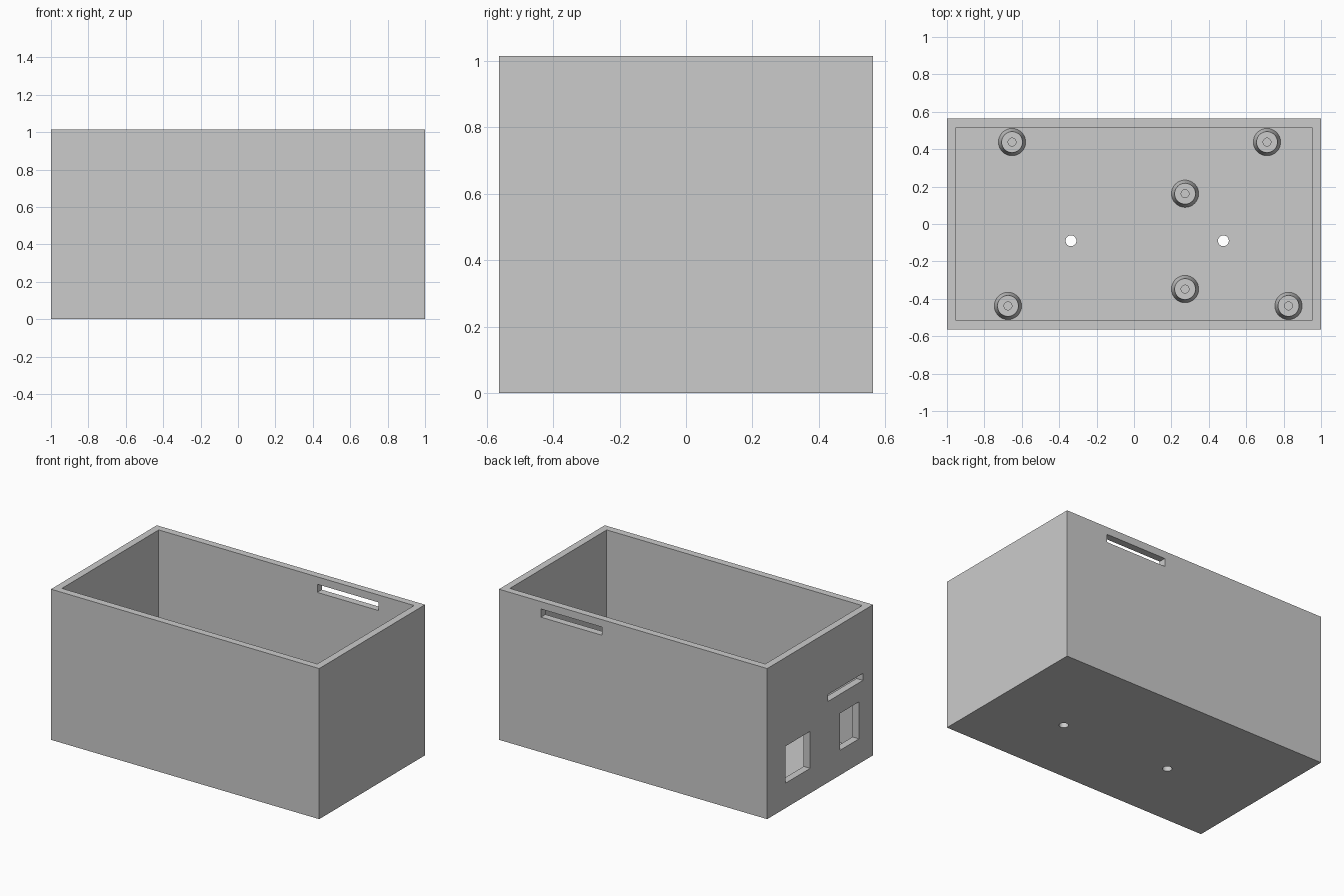
import bpy
import bmesh
import math
from mathutils import Vector

if "Cube" in bpy.data.objects:
    bpy.data.objects.remove(bpy.data.objects["Cube"], do_unlink=True)

LENGTH, WIDTH, HEIGHT = 2.0, 1.127, 1.015
WALL = 0.048
BOSS_TOP = WALL + 0.091

grey = bpy.data.materials.new("light grey plastic")
grey.use_nodes = True
colour = (0.6, 0.6, 0.6, 1)
grey.diffuse_color = colour
grey.node_tree.nodes["Principled BSDF"].inputs["Base Color"].default_value = colour


def finish(bm, name):
    bmesh.ops.recalc_face_normals(bm, faces=bm.faces)
    mesh = bpy.data.meshes.new(name)
    bm.to_mesh(mesh)
    bm.free()
    mesh.materials.append(grey)
    obj = bpy.data.objects.new(name, mesh)
    bpy.context.collection.objects.link(obj)
    return obj


def select(obj):
    bpy.ops.object.select_all(action='DESELECT')
    obj.select_set(True)
    bpy.context.view_layer.objects.active = obj


def box(name, low, high):
    bm = bmesh.new()
    bmesh.ops.create_cube(bm, size=1)
    low, high = Vector(low), Vector(high)
    bmesh.ops.scale(bm, vec=high - low, verts=bm.verts)
    bmesh.ops.translate(bm, vec=(low + high) / 2, verts=bm.verts)
    return finish(bm, name)


def cylinder(name, x, y, radius, depth):
    bm = bmesh.new()
    bmesh.ops.create_cone(bm, cap_ends=True, segments=32, radius1=radius,
                          radius2=radius, depth=depth)
    bmesh.ops.translate(bm, vec=(x, y, 0), verts=bm.verts)
    return finish(bm, name)


def cut(target, cutter):
    cutter.hide_render = True
    mod = target.modifiers.new("cut", 'BOOLEAN')
    mod.operation = 'DIFFERENCE'
    mod.solver = 'EXACT'
    mod.object = cutter
    select(target)
    bpy.ops.object.modifier_apply(modifier=mod.name)
    bpy.data.objects.remove(cutter, do_unlink=True)


# Open-topped case
hx, hy = LENGTH / 2, WIDTH / 2
case = box("case", (-hx, -hy, 0), (hx, hy, HEIGHT))
cut(case, box("cavity", (WALL - hx, WALL - hy, WALL), (hx - WALL, hy - WALL, HEIGHT + 1)))

# Cable slot high in the back wall
cut(case, box("back_slot", (0.23, hy - 0.1, 0.91), (0.687, hy + 0.1, 0.965)))

# Port openings in the right-hand end wall: y range, z range
for y0, y1, z0, z1 in ((0.106, 0.371, 0.168, 0.417),
                       (-0.414, -0.212, 0.168, 0.417),
                       (-0.456, -0.085, 0.546, 0.593)):
    cut(case, box("port", (-hx - 0.1, y0, z0), (0.1 - hx, y1, z1)))

# Screw holes through the floor
for x in (-0.337, 0.478):
    cut(case, cylinder("floor_hole", x, -0.09, 0.029, 0.3))


# Tapered mounting bosses with blind screw holes
def boss(name, x, y):
    bm = bmesh.new()
    profile = ((0.021, WALL), (0.021, BOSS_TOP), (0.056, BOSS_TOP), (0.073, WALL))
    verts = [bm.verts.new((r, 0, z)) for r, z in profile]
    edges = [bm.edges.new(pair) for pair in zip(verts, verts[1:])]
    bmesh.ops.spin(bm, geom=verts + edges, cent=(0, 0, 0), axis=(0, 0, 1),
                   angle=math.tau, steps=32)
    bmesh.ops.remove_doubles(bm, verts=bm.verts, dist=0.0005)
    # Close the base so the solid has clear outward normals
    rim = [e for e in bm.edges if e.is_boundary]
    bmesh.ops.bridge_loops(bm, edges=rim)
    bmesh.ops.translate(bm, vec=(x, y, 0), verts=bm.verts)
    obj = finish(bm, name)
    select(obj)
    bpy.ops.object.shade_smooth_by_angle(angle=math.radians(30))


for i, (x, y) in enumerate(((-0.652, 0.438), (0.711, 0.438), (0.273, 0.162),
                            (0.273, -0.348), (-0.674, -0.438), (0.826, -0.438))):
    boss(f"mounting_boss_{i + 1}", x, y)

select(case)
bpy.ops.object.shade_smooth_by_angle(angle=math.radians(30))
